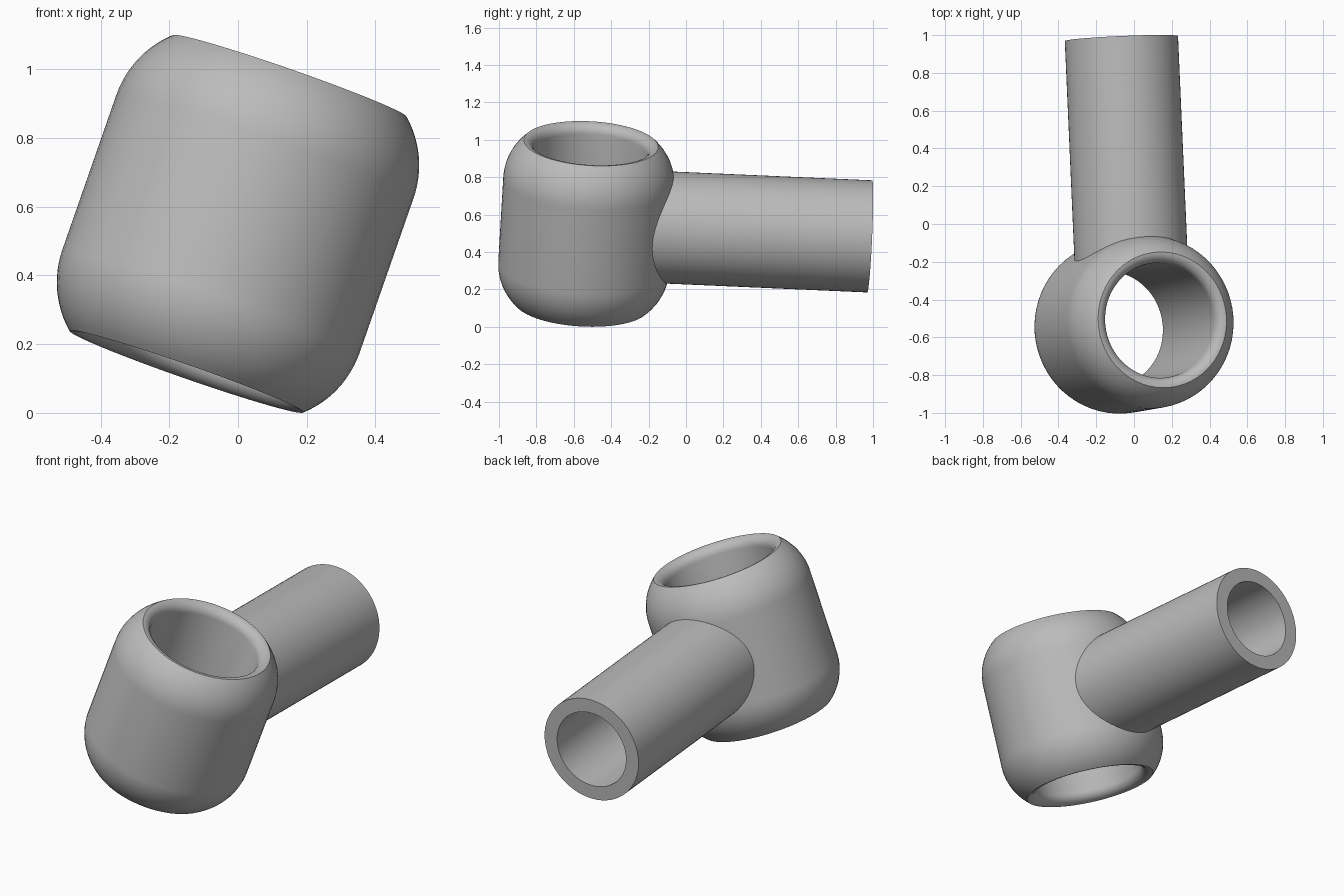
import bpy, bmesh, math
from mathutils import Vector

cube = bpy.data.objects.get("Cube")
if cube:
    bpy.data.objects.remove(cube, do_unlink=True)

grey = bpy.data.materials.new("Grey metal")
grey.use_nodes = True
colour = (0.5, 0.5, 0.5, 1)
grey.diffuse_color = colour
grey.node_tree.nodes["Principled BSDF"].inputs["Base Color"].default_value = colour


def lathe(name, profile, centre, axis, segments):
    """Spin a closed (radius, height) profile about an axis through centre."""
    bm = bmesh.new()
    verts = [bm.verts.new((r, 0, h)) for r, h in profile]
    edges = [bm.edges.new((a, b)) for a, b in zip(verts, verts[1:] + verts[:1])]
    bmesh.ops.spin(bm, geom=verts + edges, cent=(0, 0, 0), axis=(0, 0, 1),
                   angle=math.tau, steps=segments, use_duplicate=False)
    bmesh.ops.remove_doubles(bm, verts=bm.verts, dist=0.0001)
    bmesh.ops.recalc_face_normals(bm, faces=bm.faces)
    mesh = bpy.data.meshes.new(name)
    bm.to_mesh(mesh)
    bm.free()
    mesh.materials.append(grey)
    obj = bpy.data.objects.new(name, mesh)
    bpy.context.collection.objects.link(obj)
    obj.location = centre
    obj.rotation_mode = 'QUATERNION'
    obj.rotation_quaternion = axis.to_track_quat('Z', 'Y')
    bpy.ops.object.select_all(action='DESELECT')
    obj.select_set(True)
    bpy.context.view_layer.objects.active = obj
    bpy.ops.object.shade_smooth_by_angle(angle=math.radians(30))
    return obj


centre = Vector((0, -0.533, 0.55))
ring_axis = Vector((0.30, 0.051, 0.86)).normalized()
stem_axis = Vector((-0.044, 1, -0.044)).normalized()

# Ring: barrel with rounded shoulders, a crisp rim and a softened bore lip
outer, rim, bore, half = 0.458, 0.36, 0.305, 0.456
shoulder, lip = 0.29, rim - bore
sweep = math.acos(1 - (outer - rim) / shoulder)
start = half - shoulder * math.sin(sweep)
upper = []
for i in range(13):
    a = sweep * i / 12
    upper.append((outer - shoulder * (1 - math.cos(a)), start + shoulder * math.sin(a)))
for i in range(1, 9):
    a = math.pi / 2 * i / 8
    upper.append((rim - lip * math.sin(a), half - lip * (1 - math.cos(a))))
lower = [(r, -h) for r, h in reversed(upper)]
lathe("socket_ring", upper + lower, centre, ring_axis, 64)

# Stem: hollow tube rooted in the ring wall
stem_profile = [(0.30, 0.325), (0.30, 1.518), (0.22, 1.518), (0.22, 0.325)]
lathe("hollow_stem", stem_profile, centre, stem_axis, 64)
